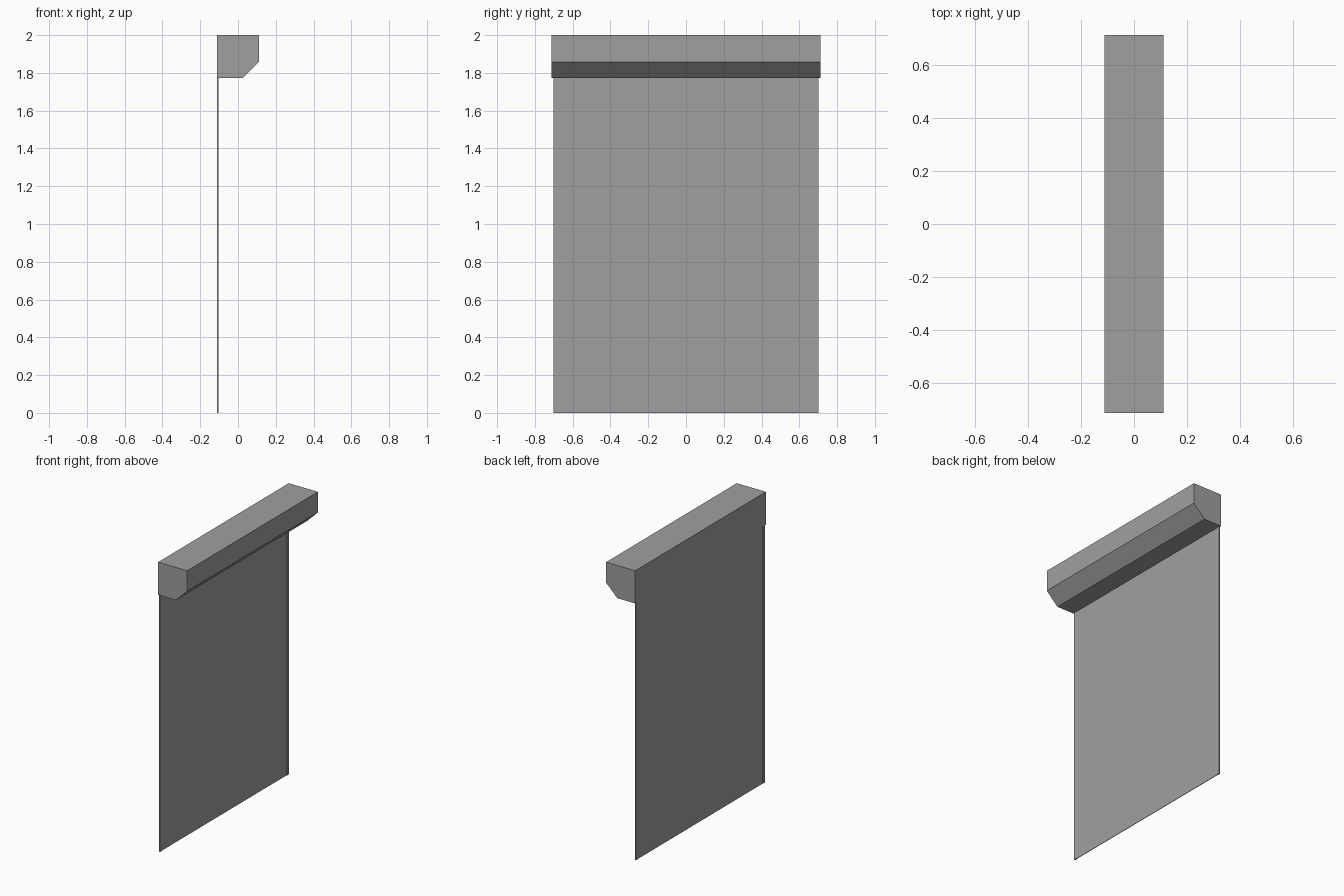
import bpy, bmesh

if "Cube" in bpy.data.objects:
    bpy.data.objects.remove(bpy.data.objects["Cube"])

grey = bpy.data.materials.new("mid grey")
grey.diffuse_color = (0.35, 0.35, 0.35, 1)
grey.use_nodes = True
grey.node_tree.nodes["Principled BSDF"].inputs["Base Color"].default_value = grey.diffuse_color


def extrude_y(name, profile, y0, y1):
    """Closed prism: an (x, z) profile extruded along y."""
    bm = bmesh.new()
    face = bm.faces.new([bm.verts.new((x, y0, z)) for x, z in profile])
    ext = bmesh.ops.extrude_face_region(bm, geom=[face])
    moved = [g for g in ext["geom"] if isinstance(g, bmesh.types.BMVert)]
    bmesh.ops.translate(bm, vec=(0, y1 - y0, 0), verts=moved)
    bmesh.ops.recalc_face_normals(bm, faces=bm.faces)
    mesh = bpy.data.meshes.new(name)
    bm.to_mesh(mesh)
    bm.free()
    mesh.materials.append(grey)
    obj = bpy.data.objects.new(name, mesh)
    bpy.context.collection.objects.link(obj)
    return obj


def rect(x0, x1, z0, z1):
    return [(x0, z0), (x1, z0), (x1, z1), (x0, z1)]


BACK, BOTTOM = -0.111, 1.774

# Roller housing with a chamfered lower edge
extrude_y("shutter_housing",
          [(BACK, BOTTOM), (0.025, BOTTOM), (0.111, 1.858), (0.111, 2.0), (BACK, 2.0)],
          -0.712, 0.712)

# Thin curtain between the rails
extrude_y("shutter_curtain", rect(BACK + 0.002, BACK + 0.006, 0, BOTTOM), -0.68, 0.68)

# Guide rails, slightly thicker than the curtain
for side, y0, y1 in (("left", -0.702, -0.68), ("right", 0.68, 0.702)):
    extrude_y("guide_rail_" + side, rect(BACK, BACK + 0.009, 0, BOTTOM), y0, y1)
